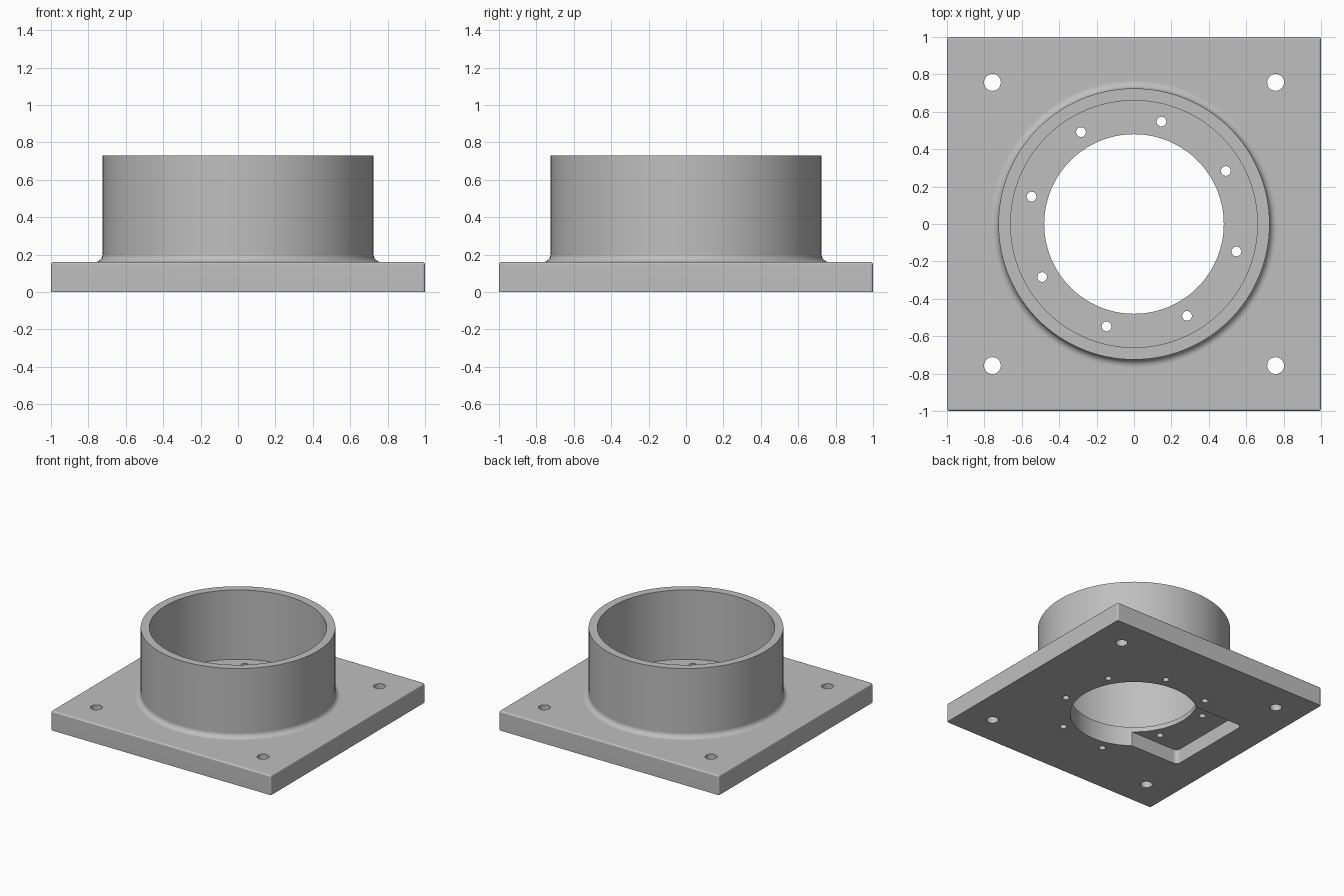
import bpy, bmesh, math
from mathutils import Matrix, Vector

if "Cube" in bpy.data.objects:
    bpy.data.objects.remove(bpy.data.objects["Cube"])

PLATE_TOP = 0.16
BORE_R = 0.48

grey = bpy.data.materials.new("machined grey")
grey.use_nodes = True
colour = (0.52, 0.52, 0.52, 1)
grey.diffuse_color = colour
grey.node_tree.nodes["Principled BSDF"].inputs["Base Color"].default_value = colour


def add_object(name, bm):
    bmesh.ops.recalc_face_normals(bm, faces=bm.faces)
    mesh = bpy.data.meshes.new(name)
    bm.to_mesh(mesh)
    bm.free()
    mesh.materials.append(grey)
    obj = bpy.data.objects.new(name, mesh)
    bpy.context.collection.objects.link(obj)
    return obj


def activate(obj):
    bpy.ops.object.select_all(action='DESELECT')
    obj.select_set(True)
    bpy.context.view_layer.objects.active = obj


def add_drill(bm, x, y, radius, segments):
    bmesh.ops.create_cone(bm, cap_ends=True, segments=segments, radius1=radius, radius2=radius,
                          depth=1, matrix=Matrix.Translation((x, y, 0)))


def add_box(bm, low, high):
    low, high = Vector(low), Vector(high)
    place = Matrix.Translation((low + high) / 2) @ Matrix.Diagonal((*(high - low), 1))
    bmesh.ops.create_cube(bm, size=1, matrix=place)


def is_upright(edge):
    a, b = edge.verts
    return abs(a.co.z - b.co.z) > 0.01


# Square base plate, rounded on all but its underside edges
bm = bmesh.new()
add_box(bm, (-1, -1, 0), (1, 1, PLATE_TOP))
edges = [e for e in bm.edges if max(v.co.z for v in e.verts) > 0.1]
bmesh.ops.bevel(bm, geom=edges, offset=0.013, segments=3, profile=0.5, affect='EDGES')
plate = add_object("base_plate", bm)

# Cutter for the central bore
bm = bmesh.new()
add_drill(bm, 0, 0, BORE_R, 128)
bore = add_object("bore_cutter", bm)

# Cutter for the recess under the plate, running from the bore to the right
bm = bmesh.new()
add_box(bm, (-0.74, -0.378, -0.1), (-0.1, 0.378, 0.12))
corners = [e for e in bm.edges if is_upright(e) and e.verts[0].co.x < -0.5]
bmesh.ops.bevel(bm, geom=corners, offset=0.035, segments=6, profile=0.5, affect='EDGES')
recess = add_object("recess_cutter", bm)

# Cutter for the corner bolt holes and the ring of small holes
bm = bmesh.new()
for x in (-0.757, 0.757):
    for y in (-0.757, 0.757):
        add_drill(bm, x, y, 0.045, 32)
for i in range(8):
    angle = math.radians(30 + 45 * i)
    add_drill(bm, 0.567 * math.cos(angle), 0.567 * math.sin(angle), 0.026, 24)
holes = add_object("hole_cutter", bm)

activate(plate)
for cutter in (bore, recess, holes):
    cutter.hide_render = True
    mod = plate.modifiers.new(cutter.name, 'BOOLEAN')
    mod.operation = 'DIFFERENCE'
    mod.solver = 'EXACT'
    mod.object = cutter
    bpy.ops.object.modifier_apply(modifier=mod.name)
    bpy.data.objects.remove(cutter)

# Round collar: a turned profile with a fillet where it meets the plate
outer, inner, top, fillet = 0.725, 0.66, 0.73, 0.04
profile = [(inner, PLATE_TOP - 0.01), (inner, top), (outer, top)]
for i in range(9):
    a = math.pi / 2 * i / 8
    profile.append((outer + fillet * (1 - math.cos(a)), PLATE_TOP + fillet * (1 - math.sin(a))))
profile.append((outer + fillet, PLATE_TOP - 0.01))
bm = bmesh.new()
verts = [bm.verts.new((r, 0, z)) for r, z in profile]
loop = [bm.edges.new((v, verts[(i + 1) % len(verts)])) for i, v in enumerate(verts)]
bmesh.ops.spin(bm, geom=verts + loop, cent=(0, 0, 0), axis=(0, 0, 1),
               angle=2 * math.pi, steps=128, use_merge=True)
bmesh.ops.remove_doubles(bm, verts=bm.verts, dist=0.0001)
collar = add_object("collar", bm)

# Smooth curves, crisp edges and even flat faces
for obj in (plate, collar):
    activate(obj)
    bpy.ops.object.shade_smooth_by_angle(angle=math.radians(35))
    mod = obj.modifiers.new("even_normals", 'WEIGHTED_NORMAL')
    mod.keep_sharp = True
